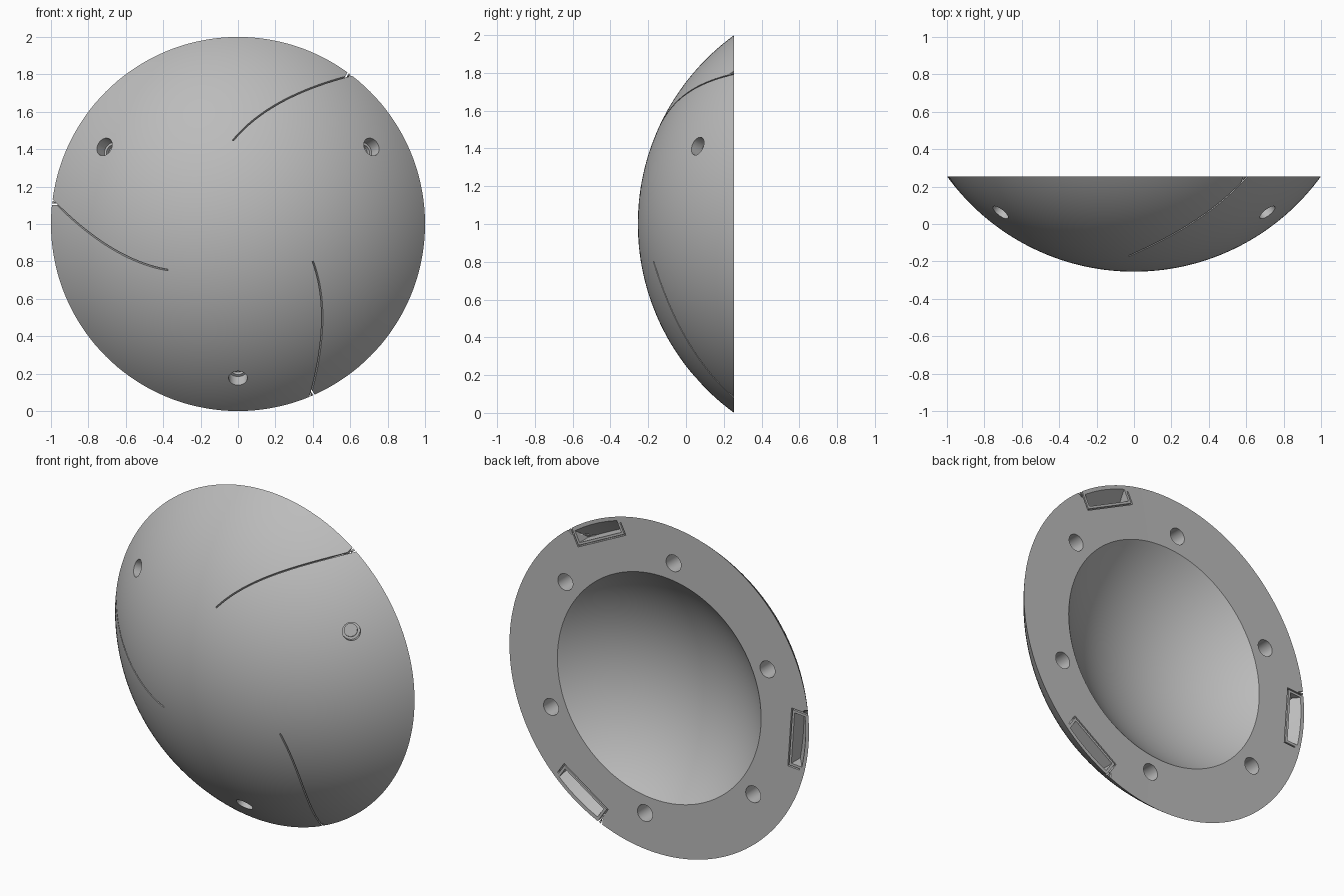
import bpy, bmesh
from math import asin, cos, sin, pi, radians
from mathutils import Matrix, Vector

if "Cube" in bpy.data.objects:
    bpy.data.objects.remove(bpy.data.objects["Cube"])

RIM_Y = 0.255                       # flat back plane
R_OUT, R_IN = 1.235, 0.994          # concentric shell radii
CENTRE = Vector((0, 0.98, 0))       # centre of both spheres
THIRDS = [0, 120, 240]

grey = bpy.data.materials.new("satin grey")
grey.use_nodes = True
grey.diffuse_color = (0.5, 0.5, 0.5, 1)
grey.node_tree.nodes["Principled BSDF"].inputs["Base Color"].default_value = (0.5, 0.5, 0.5, 1)


def make(name, bm):
    bmesh.ops.recalc_face_normals(bm, faces=bm.faces)
    mesh = bpy.data.meshes.new(name)
    bm.to_mesh(mesh)
    bm.free()
    mesh.materials.append(grey)
    ob = bpy.data.objects.new(name, mesh)
    ob.location.z = 1
    bpy.context.collection.objects.link(ob)
    return ob


def turn(deg):
    """Rotation that carries +x towards +z around the dome axis."""
    return Matrix.Rotation(radians(-deg), 4, 'Y')


def loft(bm, rings):
    """Closed tube through equal rings of points."""
    rows = [[bm.verts.new(p) for p in ring] for ring in rings]
    n = len(rows[0])
    for a, b in zip(rows, rows[1:]):
        for i in range(n):
            bm.faces.new((a[i], a[(i + 1) % n], b[(i + 1) % n], b[i]))
    bm.faces.new(rows[0])
    bm.faces.new(rows[-1])


def bores(name, angles, radius, start, axis, depth):
    """Cylinders entering at start along axis, repeated around the dome."""
    bm = bmesh.new()
    half = depth + 0.03
    aim = axis.to_track_quat('Z', 'Y').to_matrix().to_4x4()
    mid = start + axis * (depth - half / 2)
    for a in angles:
        bmesh.ops.create_cone(bm, cap_ends=True, segments=40, radius1=radius, radius2=radius,
                              depth=half, matrix=turn(a) @ Matrix.Translation(mid) @ aim)
    return make(name, bm)


def prisms(name, outline, angles, depth):
    """Outline in (radial, tangential) units, sunk into the flat back."""
    bm = bmesh.new()
    for a in angles:
        loft(bm, [[turn(a) @ Vector((r, y, t)) for r, t in outline]
                  for y in (RIM_Y - depth, RIM_Y + 0.03)])
    return make(name, bm)


def boolean(target, tool, operation='DIFFERENCE'):
    mod = target.modifiers.new(tool.name, 'BOOLEAN')
    mod.operation, mod.solver, mod.object = operation, 'EXACT', tool
    bpy.context.view_layer.objects.active = target
    bpy.ops.object.modifier_apply(modifier=mod.name)
    bpy.data.objects.remove(tool)


# Dome: outer arc, flat annular back, hollow inner arc, spun round y
def arc(radius, edge, n):
    top = asin(edge / radius)
    return [CENTRE + Vector((radius * sin(top * i / n), -radius * cos(top * i / n), 0))
            for i in range(n + 1)]


bm = bmesh.new()
profile = [bm.verts.new(p) for p in arc(R_OUT, 1.0, 36) + arc(R_IN, 0.68, 24)[::-1]]
edges = [bm.edges.new(pair) for pair in zip(profile, profile[1:])]
bmesh.ops.spin(bm, geom=profile + edges, cent=(0, 0, 0), axis=(0, 1, 0),
               angle=2 * pi, steps=144)
bmesh.ops.remove_doubles(bm, verts=bm.verts, dist=1e-4)
dome = make("dome_shell", bm)

# Stepped bores square to the curved front
tilt = asin(0.825 / R_OUT)
out = Vector((sin(tilt), -cos(tilt), 0))
surface = CENTRE + out * R_OUT
front = [30, 150, 270]
boolean(dome, bores("front_counterbore", front, 0.05, surface, -out, 0.07))
boolean(dome, bores("front_pilot_hole", front, 0.036, surface, -out, 0.09))

# Six straight holes in the back ring
boolean(dome, bores("back_hole", [37 + 60 * i for i in range(6)], 0.05,
                    Vector((0.785, RIM_Y, 0)), Vector((0, -1, 0)), 0.12))

# Rim pockets, whose floor follows the dome just under its skin
slots = [64 + a for a in THIRDS]
pocket = prisms("rim_pocket", [(0.895, -0.155), (1.05, -0.155), (1.05, 0.155), (0.895, 0.155)],
                slots, 0.2)
bm = bmesh.new()
bmesh.ops.create_uvsphere(bm, u_segments=144, v_segments=96, radius=R_OUT - 0.018,
                          matrix=Matrix.Translation(CENTRE))
boolean(pocket, make("pocket_floor", bm), 'INTERSECT')
boolean(dome, pocket)

# Thin seam framing each pocket on three sides
IN, END, W = 0.873, 0.178, 0.008
seam = [(1.03, -END), (IN, -END), (IN, END), (0.95, END),
        (0.95, END - W), (IN + W, END - W), (IN + W, W - END), (1.03, W - END)]
boolean(dome, prisms("pocket_seam", seam, slots, 0.03))

# Curved slits sweeping in from the rim across the front
a, b, c = Vector((0.4, -0.2)), Vector((0.51, -0.49)), Vector((0.38, -0.94))
bm = bmesh.new()
path = []
for i in range(33):
    t = i / 32
    p = a * (1 - t) ** 2 + b * 2 * t * (1 - t) + c * t * t
    path.append(Vector((p.x, -(R_OUT ** 2 - p.length_squared) ** 0.5, p.y)).normalized())
for ang in THIRDS:
    rings = []
    for i, d in enumerate(path):
        along = path[min(i + 1, 32)] - path[max(i - 1, 0)]
        side = d.cross(along).normalized() * 0.004
        rings.append([turn(ang) @ (CENTRE + d * (R_OUT + h) + side * s)
                      for h, s in ((0.02, -1), (0.02, 1), (-0.025, 1), (-0.025, -1))])
    loft(bm, rings)
boolean(dome, make("front_slit", bm))

# Smooth curves, crisp edges
bpy.ops.object.select_all(action='DESELECT')
dome.select_set(True)
bpy.context.view_layer.objects.active = dome
bpy.ops.object.shade_smooth_by_angle(angle=radians(30))
